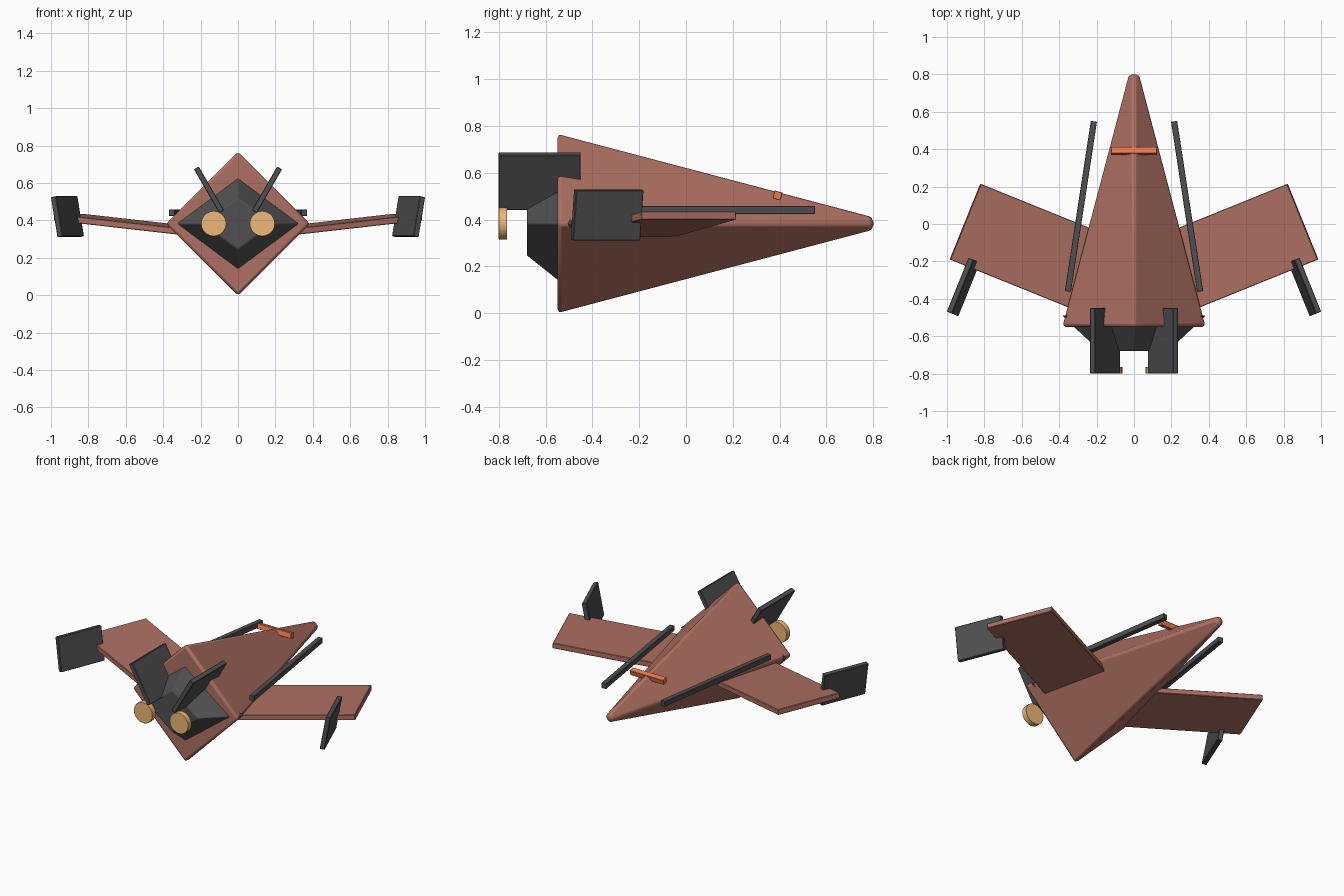
import bpy, bmesh
from math import radians
from mathutils import Matrix, Euler

if "Cube" in bpy.data.objects:
    bpy.data.objects.remove(bpy.data.objects["Cube"])


def material(name, rgb):
    m = bpy.data.materials.new(name)
    m.diffuse_color = (*rgb, 1)
    m.use_nodes = True
    m.node_tree.nodes["Principled BSDF"].inputs["Base Color"].default_value = m.diffuse_color
    return m


RED = material("red_hull", (0.42, 0.16, 0.12))
DARK = material("dark_metal", (0.08, 0.08, 0.085))
ORANGE = material("orange", (0.85, 0.19, 0.08))
GOLD = material("gold", (0.85, 0.48, 0.18))


def finish(name, bm, loc, rot, mat, bevel=0.0, segments=2, smooth=None):
    me = bpy.data.meshes.new(name)
    bm.to_mesh(me)
    bm.free()
    me.materials.append(mat)
    ob = bpy.data.objects.new(name, me)
    bpy.context.collection.objects.link(ob)
    ob.location = loc
    ob.rotation_euler = Euler([radians(a) for a in rot])
    if bevel:
        mod = ob.modifiers.new("bevel", 'BEVEL')
        mod.width, mod.segments = bevel, segments
    if smooth:
        bpy.ops.object.select_all(action='DESELECT')
        ob.select_set(True)
        bpy.context.view_layer.objects.active = ob
        bpy.ops.object.shade_smooth_by_angle(angle=radians(smooth))
    return ob


def box(name, size, loc, rot, mat, bevel=0.0, shift=(0, 0, 0)):
    bm = bmesh.new()
    bmesh.ops.create_cube(bm, size=1, matrix=Matrix.Translation(shift) @ Matrix.Diagonal((*size, 1)))
    return finish(name, bm, loc, rot, mat, bevel, 1)


def cone(name, sides, r1, r2, depth, loc, rot, mat, flat=1.0, **kw):
    bm = bmesh.new()
    bmesh.ops.create_cone(bm, cap_ends=True, segments=sides, radius1=r1, radius2=r2, depth=depth,
                          matrix=Matrix.Diagonal((1, flat, 1, 1)))
    return finish(name, bm, loc, rot, mat, **kw)


MID = 0.383

# Four-sided tapering hull and the engine block behind it
cone("hull", 4, 0.390, 0.034, 1.35, (0, 0.125, MID), (-90, 0, 0), RED, bevel=0.018, smooth=40)
cone("engine_block", 4, 0.388, 0.185, 0.19, (0, -0.585, MID), (90, 0, 0), DARK, flat=0.745,
     bevel=0.006, smooth=30)

# Nose bar lying across the top ridge
box("nose_bar", (0.245, 0.035, 0.035), (0, 0.391, 0.503), (-15, 0, 0), ORANGE, 0.002)

# Parts repeated on both sides
for side, s in (("right", 1), ("left", -1)):
    # Swept wing, placed by its tip
    box(side + "_wing", (0.8, 0.437, 0.035), (s * 0.9025, 0.0125, 0.417), (0, -6 * s, 22 * s),
        RED, 0.003, shift=(-0.4 * s, 0, 0))
    # Leaning wing tip fin
    box(side + "_wing_fin", (0.03, 0.31, 0.218), (s * 0.912, -0.337, 0.42), (0, 10 * s, 22 * s),
        DARK, 0.003)
    # Tail fin
    box(side + "_tail_fin", (0.03, 0.35, 0.27), (s * 0.155, -0.625, 0.564), (0, 30 * s, 0),
        DARK, 0.003)
    # Long rod along the hull
    box(side + "_rod", (0.033, 0.92, 0.034), (s * 0.284, 0.094, 0.441), (0, 0, 8.7 * s),
        DARK, 0.002)
    # Engine nozzle disc
    cone(side + "_nozzle", 20, 0.068, 0.068, 0.036, (s * 0.13, -0.782, MID), (90, 0, 0), GOLD,
         bevel=0.002, smooth=40)
